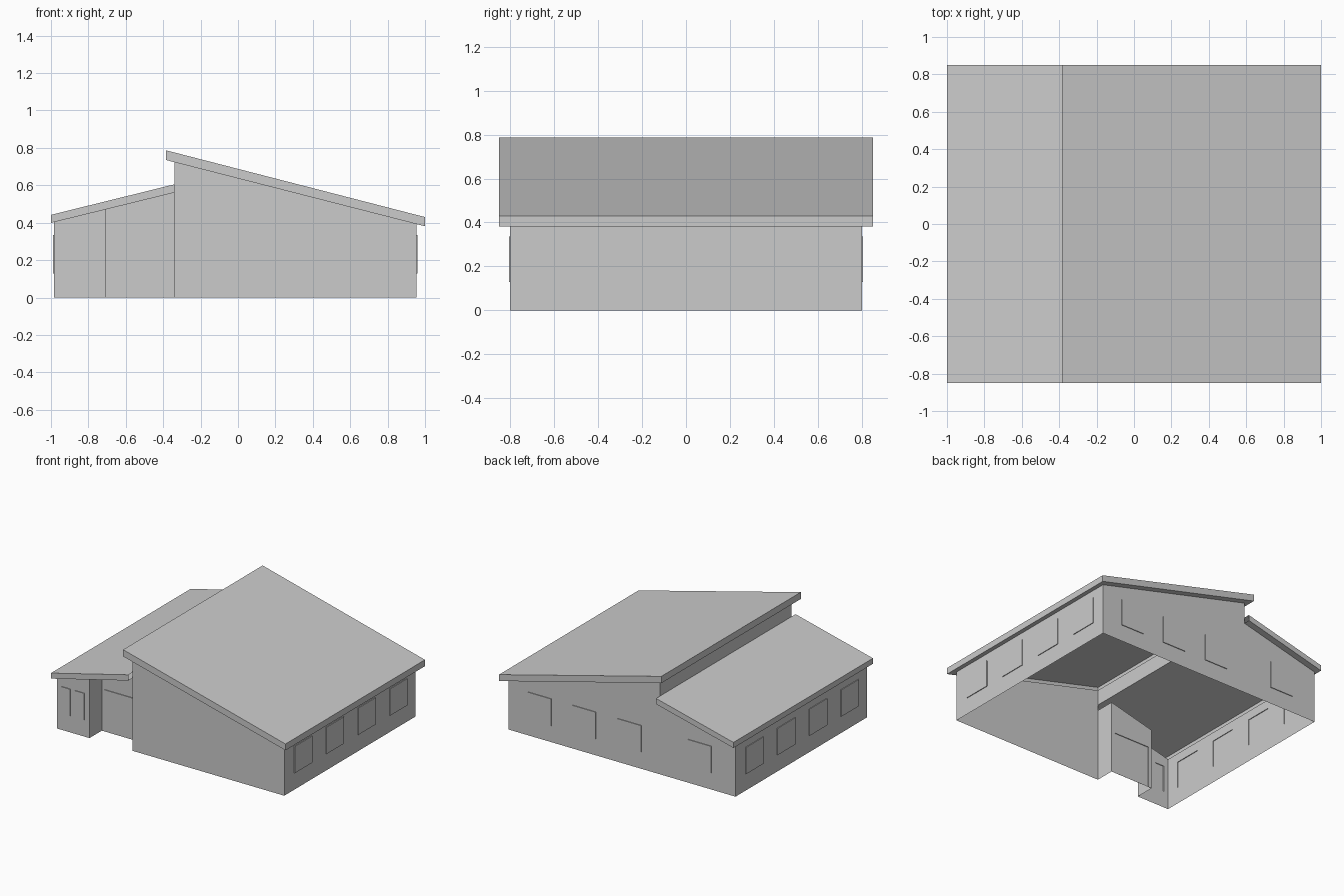
import bpy

if "Cube" in bpy.data.objects:
    bpy.data.objects.remove(bpy.data.objects["Cube"])

XL, XP, XM, XR = -0.983, -0.707, -0.34, 0.955   # left wall, porch edge, step wall, right wall
YF, YR, YB = -0.8, -0.65, 0.8                   # front, recessed porch wall, back
EAVE = 0.85                                     # roof half depth
ROOF_TOP = 0.605                                # top of the lower roof at the step wall


def left_under(x):
    return 0.399 + (x + 1) * 0.2455


def right_under(x):
    return 0.735 - (x + 0.385) * 0.2557


def mesh(name, verts, faces):
    me = bpy.data.meshes.new(name)
    me.from_pydata(verts, [], faces)
    ob = bpy.data.objects.new(name, me)
    bpy.context.collection.objects.link(ob)
    return ob


def place(axis, pos, pts):
    """(along, z) points on the plane axis = pos."""
    return [(pos, a, z) if axis == "x" else (a, pos, z) for a, z in pts]


def rect(a0, a1, z0, z1):
    return [(a0, z0), (a1, z0), (a1, z1), (a0, z1)]


def face(name, axis, out, pos, pts):
    order = list(range(len(pts)))
    if (axis == "y") == (out > 0):
        order.reverse()
    mesh(name, place(axis, pos, pts), [order])


def window(name, axis, out, pos, u, w, z0, z1):
    """Shallow raised box, open to the inside."""
    ring = rect(u - w / 2, u + w / 2, z0, z1)
    verts = place(axis, pos + out * 0.0056, ring) + place(axis, pos, ring)
    faces = [(0, 1, 2, 3)] + [(i, i + 4, (i + 1) % 4 + 4, (i + 1) % 4) for i in range(4)]
    if (axis == "y") == (out > 0):
        faces = [f[::-1] for f in faces]
    mesh(name, verts, faces)


def wall(name, axis, out, pos, outline, openings=()):
    """Flat wall; openings share one height band and each gets a raised box."""
    if not openings:
        return face(name, axis, out, pos, outline)
    z0, z1 = openings[0][2:]
    a0, a1 = outline[0][0], outline[1][0]
    face(name + "_base", axis, out, pos, rect(a0, a1, 0, z0))
    face(name + "_top", axis, out, pos, [(a0, z1), (a1, z1)] + outline[2:])
    edge = a0
    for u, w, _, _ in sorted(openings):
        face(name + "_pier", axis, out, pos, rect(edge, u - w / 2, z0, z1))
        window(name + "_opening", axis, out, pos, u, w, z0, z1)
        edge = u + w / 2
    face(name + "_pier", axis, out, pos, rect(edge, a1, z0, z1))


def roof(name, profile, skip):
    """Roof shell from an x-z profile along y, leaving out the skipped sides."""
    n = len(profile)
    verts = [(x, s, z) for s in (-EAVE, EAVE) for x, z in profile]
    faces = [range(n), range(2 * n - 1, n - 1, -1)]
    faces += [(i, i + n, (i + 1) % n + n, (i + 1) % n) for i in range(n) if i not in skip]
    mesh(name, verts, faces)


def soffit(name, under, strips):
    """Underside of the overhangs, in strips of x0, x1, y0, y1."""
    for x0, x1, y0, y1 in strips:
        mesh(name, [(x0, y0, under(x0)), (x0, y1, under(x0)),
                    (x1, y1, under(x1)), (x1, y0, under(x1))], [range(4)])


# roofs: shells with undersides only outside the walls
roof("main_roof", [(-0.385, 0.735), (1, right_under(1)), (1, 0.43), (-0.385, 0.787)], [0])
roof("lower_roof", [(-1, 0.399), (XM, left_under(XM)), (XM, ROOF_TOP), (-1, 0.442)], [0, 1])
soffit("main_soffit", right_under, [(-0.385, XM, -EAVE, EAVE), (XR, 1, -EAVE, EAVE),
                                    (XM, XR, -EAVE, YF), (XM, XR, YB, EAVE)])
soffit("lower_soffit", left_under, [(-1, XL, -EAVE, EAVE), (XL, XM, YB, EAVE),
                                    (XL, XP, -EAVE, YF), (XP, XM, -EAVE, YR)])

Z0, Z1 = 0.129, 0.335
side = [(y, 0.215, Z0, Z1) for y in (-0.572, -0.187, 0.203, 0.588)]
back = [(x, 0.2, Z0, Z1) for x in (0.686, 0.306, -0.08, -0.678)]
front = [(x, 0.076, Z0, Z1) for x in (-0.906, -0.788)]
door = [(-0.525, 0.31, 0.004, 0.324)]

# front and back walls
wall("front_main_wall", "y", -1, YF,
     [(XM, 0), (XR, 0), (XR, right_under(XR)), (XM, right_under(XM))])
wall("front_side_wall", "y", -1, YF,
     [(XL, 0), (XP, 0), (XP, left_under(XP)), (XL, left_under(XL))], front)
wall("porch_wall", "y", -1, YR,
     [(XP, 0), (XM, 0), (XM, left_under(XM)), (XP, left_under(XP))], door)
wall("back_wall", "y", 1, YB,
     [(XL, 0), (XR, 0), (XR, right_under(XR)), (XM, right_under(XM)),
      (XM, left_under(XM)), (XL, left_under(XL))], back)

# side walls, porch returns and the strip between the roofs
wall("right_wall", "x", 1, XR, rect(YF, YB, 0, right_under(XR)), side)
wall("left_wall", "x", -1, XL, rect(YF, YB, 0, left_under(XL)),
     [(-y, w, a, b) for y, w, a, b in side])
wall("porch_left_return", "x", 1, XP, rect(YF, YR, 0, left_under(XP)))
wall("porch_right_return", "x", -1, XM, rect(YF, YR, 0, left_under(XM)))
wall("upper_step_wall", "x", -1, XM, rect(YF, YB, ROOF_TOP, right_under(XM)))
